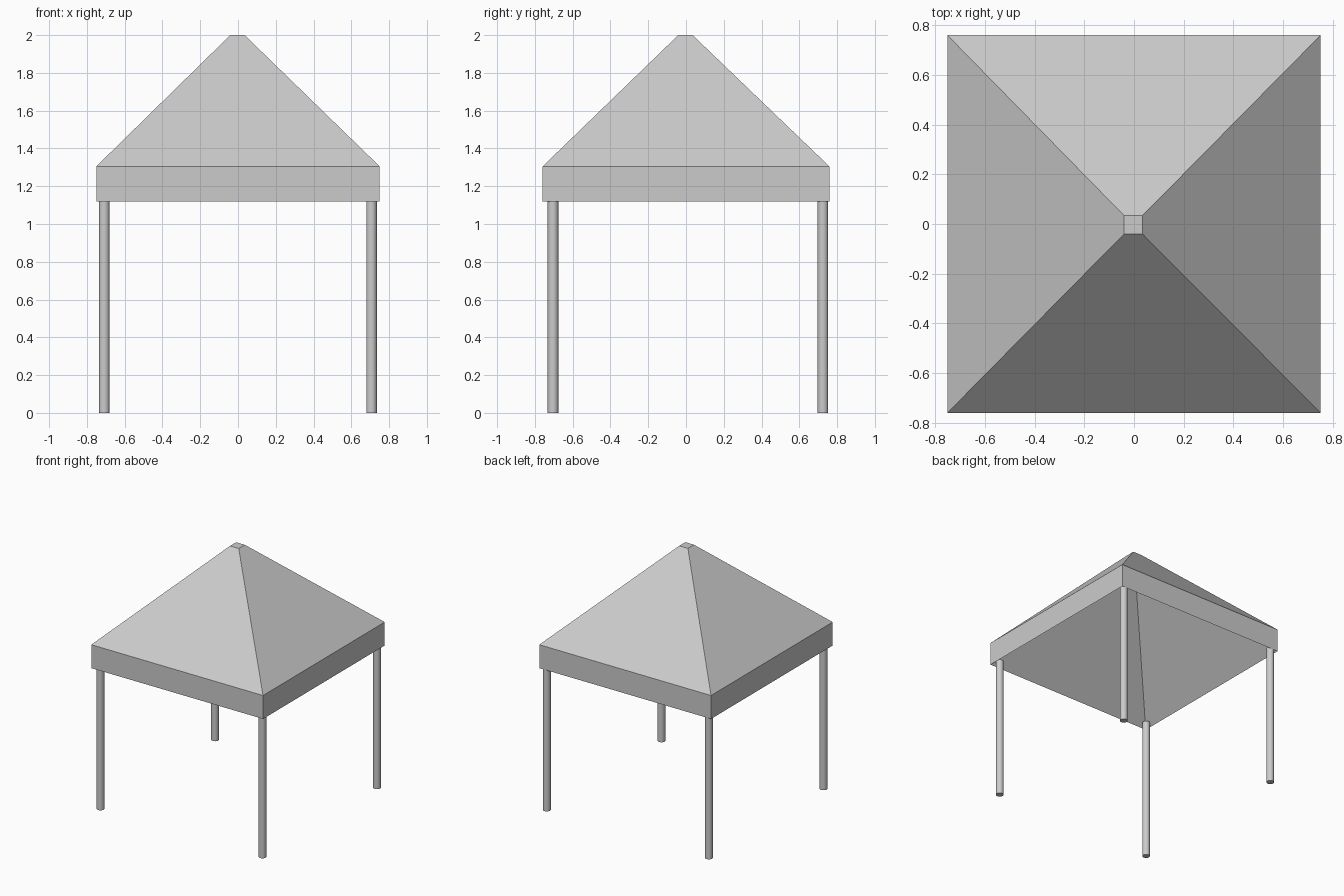
import bpy, bmesh

if "Cube" in bpy.data.objects:
    bpy.data.objects.remove(bpy.data.objects["Cube"])


def square_ring(bm, hx, hy, cx, cy, z):
    return [bm.verts.new((cx + sx * hx, cy + sy * hy, z))
            for sx, sy in ((-1, -1), (1, -1), (1, 1), (-1, 1))]


# Canopy: ceiling peak, valance hem, eave, then flat roof peak
bm = bmesh.new()
rings = [square_ring(bm, *r) for r in (
    (0.037, 0.037, -0.003, -0.003, 1.97),
    (0.75, 0.759, 0, 0, 1.12),
    (0.75, 0.759, 0, 0, 1.305),
    (0.038, 0.038, -0.003, -0.003, 2.0))]
for a, b in zip(rings, rings[1:]):
    for i in range(4):
        j = (i + 1) % 4
        bm.faces.new((a[i], a[j], b[j], b[i]))
bm.faces.new(rings[0][::-1])
bm.faces.new(rings[-1])
bmesh.ops.recalc_face_normals(bm, faces=bm.faces[:])
mesh = bpy.data.meshes.new("canopy")
bm.to_mesh(mesh)
bm.free()
bpy.context.collection.objects.link(bpy.data.objects.new("canopy", mesh))

# Four round corner poles
POLE_TOP = 1.14
for depth_name, y in (("front", -0.704), ("back", 0.725)):
    for side, x in (("left", -0.708), ("right", 0.707)):
        bpy.ops.mesh.primitive_cylinder_add(
            vertices=20, radius=0.028, depth=POLE_TOP,
            location=(x, y, POLE_TOP / 2))
        pole = bpy.context.object
        pole.name = f"{depth_name}_{side}_pole"
        bpy.ops.object.shade_smooth_by_angle()
